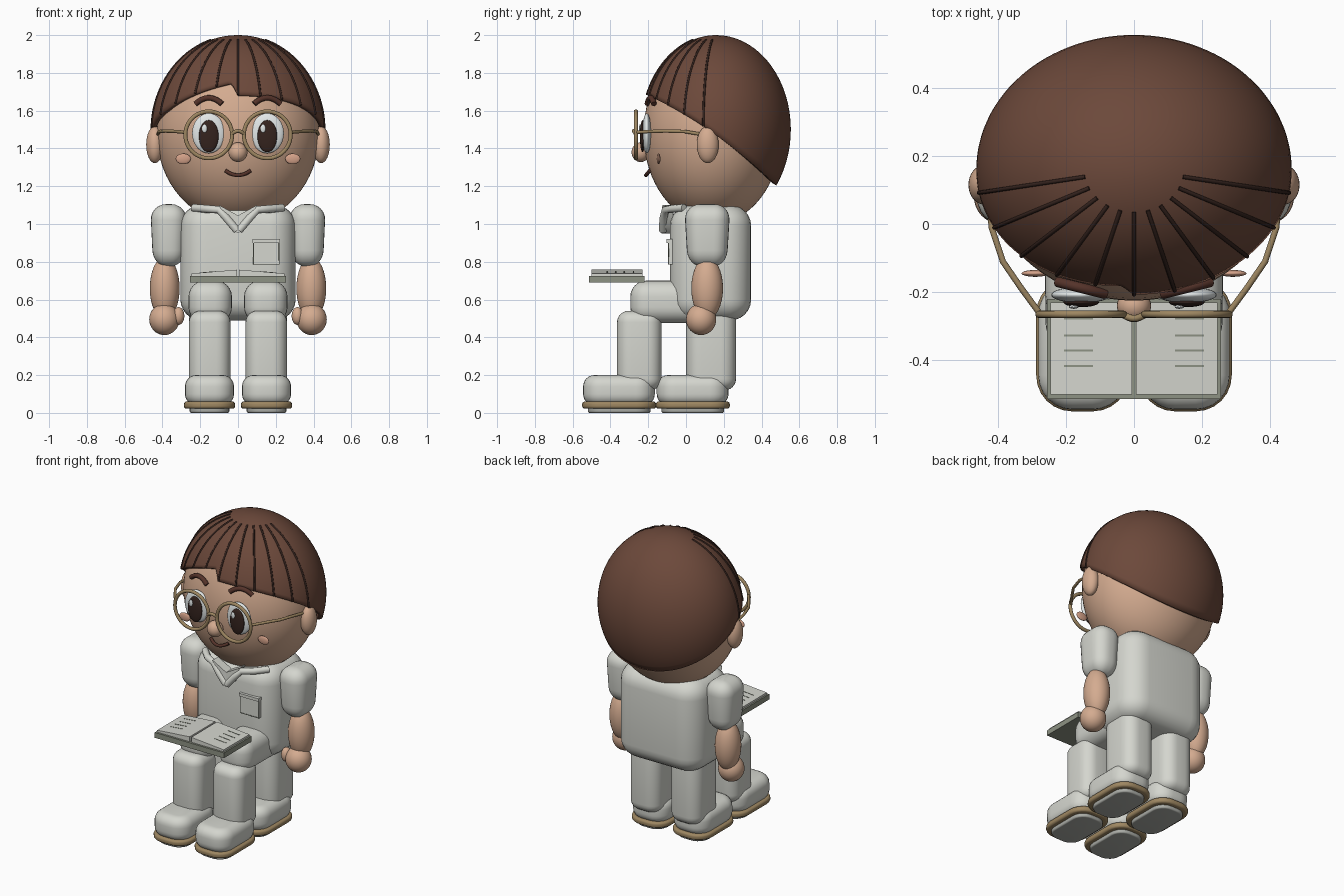
import bpy, bmesh
from math import sin, cos, pi, sqrt, radians
from mathutils import Vector

if "Cube" in bpy.data.objects:
    bpy.data.objects.remove(bpy.data.objects["Cube"])


def material(name, r, g, b):
    m = bpy.data.materials.new(name)
    m.use_nodes = True
    m.diffuse_color = (r, g, b, 1)
    bsdf = next(n for n in m.node_tree.nodes if n.type == 'BSDF_PRINCIPLED')
    bsdf.inputs["Base Color"].default_value = (r, g, b, 1)
    return m


skin = material("skin", .66, .41, .28)
blush = material("blush", .66, .36, .25)
hair_brown = material("hair brown", .15, .066, .043)
dark = material("dark brown", .035, .017, .013)
brow_brown = material("brow brown", .09, .033, .023)
cloth = material("off white cloth", .66, .67, .62)
gold = material("antique gold", .34, .24, .12)
grey_green = material("grey green", .27, .29, .23)
sole_grey = material("sole grey", .4, .41, .38)
eye_white = material("eye white", .76, .8, .8)


def finish(name, bm, mat):
    bmesh.ops.recalc_face_normals(bm, faces=bm.faces)
    me = bpy.data.meshes.new(name)
    bm.to_mesh(me)
    bm.free()
    me.materials.append(mat)
    me.shade_smooth()
    me.set_sharp_from_angle(angle=radians(40))
    ob = bpy.data.objects.new(name, me)
    bpy.context.collection.objects.link(ob)
    return ob


def ball(name, center, radii, mat, seg=32):
    bm = bmesh.new()
    bmesh.ops.create_uvsphere(bm, u_segments=seg, v_segments=seg // 2, radius=1)
    for v in bm.verts:
        v.co = Vector(a * b + c for a, b, c in zip(v.co, radii, center))
    return finish(name, bm, mat)


def box(name, lo, hi, mat, corner=0, edge=0, bottom=1, top=1):
    """Box with rounded upright corners, rounded rims and a linear taper."""
    bm = bmesh.new()
    bmesh.ops.create_cube(bm, size=1)
    lo, hi = Vector(lo), Vector(hi)
    mid, size = (lo + hi) / 2, hi - lo
    for v in bm.verts:
        v.co = Vector(a * b for a, b in zip(v.co, size))
    if corner:
        up = [e for e in bm.edges if abs(e.verts[0].co.z - e.verts[1].co.z) > 1e-4]
        bmesh.ops.bevel(bm, geom=up, offset=corner, segments=6, profile=.5, affect='EDGES')
    if edge:
        rim = [e for e in bm.edges if abs(e.verts[0].co.z - e.verts[1].co.z) < 1e-4]
        bmesh.ops.bevel(bm, geom=rim, offset=edge, segments=6, profile=.5, affect='EDGES')
    for v in bm.verts:
        f = bottom + (top - bottom) * (v.co.z / size.z + .5)
        v.co.x *= f
        v.co.y *= f
        v.co += mid
    return finish(name, bm, mat)


def tube(name, points, radius, mat, closed=False):
    cu = bpy.data.curves.new(name, 'CURVE')
    cu.dimensions = '3D'
    cu.bevel_depth, cu.bevel_resolution, cu.use_fill_caps = radius, 3, True
    sp = cu.splines.new('POLY')
    sp.points.add(len(points) - 1)
    for p, co in zip(sp.points, points):
        p.co = (*co, 1)
    sp.use_cyclic_u = closed
    sp.use_smooth = True
    cu.materials.append(mat)
    ob = bpy.data.objects.new(name, cu)
    bpy.context.collection.objects.link(ob)
    return ob


def plate(name, points, thick, mat):
    """Flat outline in space given some depth along y."""
    bm = bmesh.new()
    face = bm.faces.new([bm.verts.new(p) for p in points])
    ext = bmesh.ops.extrude_face_region(bm, geom=[face])["geom"]
    for v in ext:
        if isinstance(v, bmesh.types.BMVert):
            v.co.y += thick
    return finish(name, bm, mat)


# Head
ball("head", (0, .14, 1.48), (.43, .365, .48), skin, 64)
ball("nose", (0, -.24, 1.38), (.05, .048, .052), skin)


# Hair cap trimmed along a sloping fringe with a parting notch
def hair_point(a, p, grow=1):
    r = sin(p) * grow
    return Vector((.463 * r * sin(a), .16 - .395 * r * cos(a), 1.5 + .5 * grow * cos(p)))


def fringe_height(x, y):
    d = y - .116
    z = 1.5 - .683 * d - .363 * d * d
    if y < .16:
        z += .075 * max(0, min((x + .38) / .34, -x / .035, 1))
    return z


def fringe_angle(a):
    lo, hi = .1, 3
    for _ in range(30):
        p = (lo + hi) / 2
        co = hair_point(a, p)
        lo, hi = (p, hi) if co.z > fringe_height(co.x, co.y) else (lo, p)
    return lo


bm = bmesh.new()
columns, rows = 192, 24
crown = bm.verts.new(hair_point(0, 0))
rings = []
for i in range(columns):
    a = 2 * pi * i / columns
    limit = fringe_angle(a)
    rings.append([bm.verts.new(hair_point(a, limit * (j + 1) / rows)) for j in range(rows)])
for i in range(columns):
    c, n = rings[i], rings[(i + 1) % columns]
    bm.faces.new((crown, c[0], n[0]))
    for j in range(rows - 1):
        bm.faces.new((c[j], c[j + 1], n[j + 1], n[j]))
hair = finish("hair", bm, hair_brown)
shell = hair.modifiers.new("shell", 'SOLIDIFY')
shell.thickness, shell.offset = .025, -1

for k in range(-5, 6):
    a = radians(16 * k)
    end = fringe_angle(a)
    tube("hair_strand", [hair_point(a, .32 + (end - .32) * t / 20) for t in range(21)], .006, dark)

# Glasses bridge and mouth
tube("glasses_bridge", [(.034 * t / 4, -.265 - .012 * cos(t * pi / 8), 1.475 + .018 * cos(t * pi / 8))
                        for t in range(-4, 5)], .01, gold)
tube("mouth", [(.065 * t / 6, -.212 + .02 * (t / 6) ** 2, 1.258 + .024 * (t / 6) ** 2)
               for t in range(-6, 7)], .01, brow_brown)

# Torso
box("torso", (-.305, -.085, .49), (.305, .345, 1.1), cloth, .14, .11)

# Shirt pocket
box("pocket", (.08, -.093, .785), (.22, -.06, .92), cloth)
box("pocket_flap", (.078, -.103, .9), (.222, -.06, .92), cloth)
tube("pocket_stitch", [(.082, -.093, .9), (.082, -.093, .787), (.218, -.093, .787), (.218, -.093, .9)],
     .003, grey_green)

for s in (-1, 1):
    # Face details
    ball("ear", (s * .44, .115, 1.42), (.046, .058, .098), skin)
    ball("eye", (s * .155, -.208, 1.48), (.088, .024, .106), eye_white)
    ball("pupil", (s * .155, -.23, 1.465), (.052, .014, .085), dark)
    ball("eye_glint", (s * .155 - .022, -.243, 1.505), (.014, .006, .022), eye_white, 16)
    ball("cheek", (s * .29, -.145, 1.345), (.04, .01, .028), blush)
    tube("eyebrow", [(s * (.155 + .07 * t / 5), -.205 + .035 * (t + 5) / 10,
                      1.668 - .032 * (t / 5) ** 2) for t in range(-5, 6)], .015, brow_brown)

    # Glasses rim and temple arm
    tube("glasses_rim", [(s * .155 + .124 * cos(t * pi / 24), -.265, 1.472 + .124 * sin(t * pi / 24))
                         for t in range(48)], .011, gold, True)
    tube("glasses_arm", [(s * .277, -.262, 1.485), (s * .33, -.19, 1.49), (s * .385, -.11, 1.492),
                         (s * .418, -.01, 1.49), (s * .425, .08, 1.475)], .009, gold)

    # Collar flap
    plate("collar", [(0, -.125, 1.045), (0, -.13, .95), (s * .045, -.13, .985), (s * .075, -.13, 1.045),
                     (s * .1, -.125, 1.1)], .06, cloth)
    tube("collar_fold", [(s * .005, -.122, .965), (s * .06, -.12, 1.03), (s * .1, -.108, 1.075),
                         (s * .17, -.075, 1.08), (s * .235, -.01, 1.085)], .021, cloth)

    # Arm
    box("sleeve", (s * .367 - .098, -.01, .775), (s * .367 + .098, .235, 1.105), cloth, .085, .085, .84, 1)
    ball("forearm", (s * .388, .112, .66), (.079, .084, .165), skin)
    ball("hand", (s * .39, .08, .495), (.08, .08, .083), skin)
    ball("thumb", (s * .315, .06, .513), (.031, .034, .047), skin)

    # Bent front leg and upright rear leg
    box("thigh", (s * .147 - .115, -.295, .475), (s * .147 + .115, .14, .7), cloth, .09, .085)
    box("front_shin", (s * .15 - .11, -.365, .12), (s * .15 + .11, -.13, .54), cloth, .075, .06)
    box("rear_leg", (s * .15 - .11, 0, .12), (s * .15 + .11, .265, .62), cloth, .08, .06)

    # Shoes
    for y in (-.55, -.16):
        x = s * .151
        box("shoe", (x - .13, y + .005, .04), (x + .13, y + .385, .2), cloth, .1, .06)
        box("shoe_welt", (x - .136, y, .022), (x + .136, y + .392, .06), gold, .105, .015)
        box("shoe_sole", (x - .105, y + .03, 0), (x + .105, y + .362, .04), sole_grey, .08, .01)

    # Open book page with printed lines
    page = [(s * .006, -.5, .725), (s * .245, -.5, .725), (s * .245, -.5, .738), (s * .006, -.5, .758)]
    plate("book_page", page, .27, cloth)
    for y in (-.28, -.33, -.375, -.42):
        plate("page_line", [(s * .12, y, .748), (s * .205, y, .741), (s * .205, y, .743), (s * .12, y, .75)],
              .006, grey_green)

box("book_cover", (-.255, -.513, .69), (.255, -.22, .725), grey_green)
